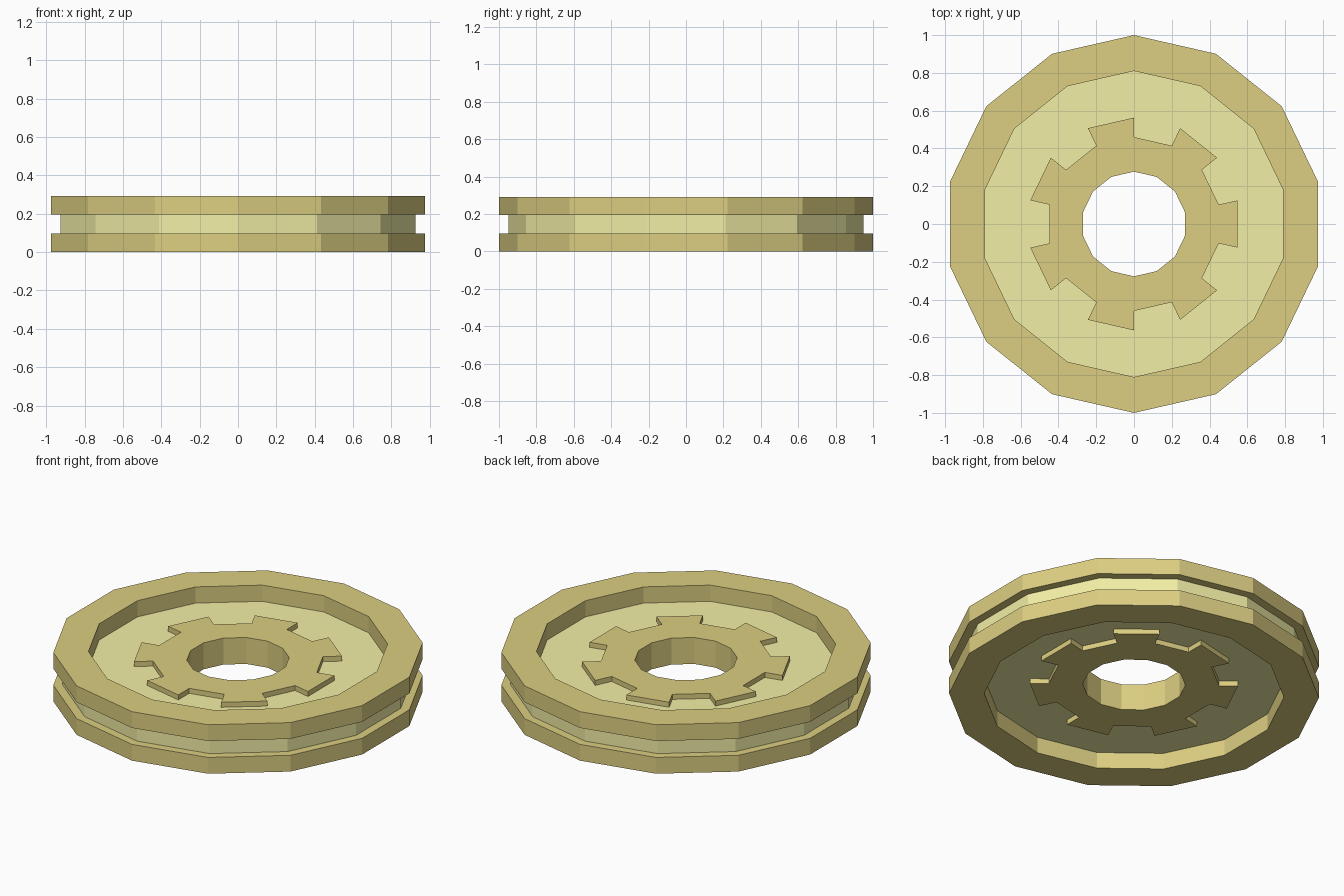
import bpy, bmesh, math

if "Cube" in bpy.data.objects:
    bpy.data.objects.remove(bpy.data.objects["Cube"])

SIDES = 14
STEP = 2 * math.pi / SIDES


def material(name, color):
    m = bpy.data.materials.new(name)
    m.diffuse_color = color
    m.use_nodes = True
    m.node_tree.nodes["Principled BSDF"].inputs["Base Color"].default_value = m.diffuse_color
    return m


def extruded_ring(name, outer, inner, z0, z1, mat):
    """Flat ring between two matching loops of (radius, step) points."""
    bm = bmesh.new()

    def loop(points, z):
        return [bm.verts.new((r * math.cos(math.pi / 2 + k * STEP),
                              r * math.sin(math.pi / 2 + k * STEP), z)) for r, k in points]

    rings = [loop(outer, z0), loop(outer, z1), loop(inner, z1), loop(inner, z0)]
    n = len(outer)
    for a, b in zip(rings, rings[1:] + rings[:1]):
        for i in range(n):
            j = (i + 1) % n
            bm.faces.new((a[i], a[j], b[j], b[i]))
    # Merge repeated inner corners behind the tooth flanks
    bmesh.ops.remove_doubles(bm, verts=bm.verts, dist=1e-5)
    bmesh.ops.recalc_face_normals(bm, faces=bm.faces)
    mesh = bpy.data.meshes.new(name)
    bm.to_mesh(mesh)
    bm.free()
    mesh.materials.append(mat)
    obj = bpy.data.objects.new(name, mesh)
    bpy.context.collection.objects.link(obj)
    return obj


def polygon(radius):
    return [(radius, k) for k in range(SIDES)]


gold = material("gold", (0.72, 0.62, 0.22, 1))
yellow = material("yellow", (0.89, 0.86, 0.38, 1))

# Two outer rims with a groove between them
for name, z in (("lower_rim", 0.0), ("upper_rim", 0.195)):
    extruded_ring(name, polygon(1.0), polygon(0.81), z, z + 0.097, gold)

# Web disc, its edge forming the groove floor
extruded_ring("web_disc", polygon(0.95), polygon(0.40), 0.097, 0.195, yellow)

# Toothed hub: every other side stands out as a tooth
teeth, bore = [], []
for k in range(SIDES):
    r = 0.563 if k % 2 == 0 else 0.46
    teeth += [(r, k), (r, k + 1)]
    bore += [(0.277, k), (0.277, (k + 1) % SIDES)]
extruded_ring("toothed_hub", teeth, bore, 0.067, 0.225, gold)
